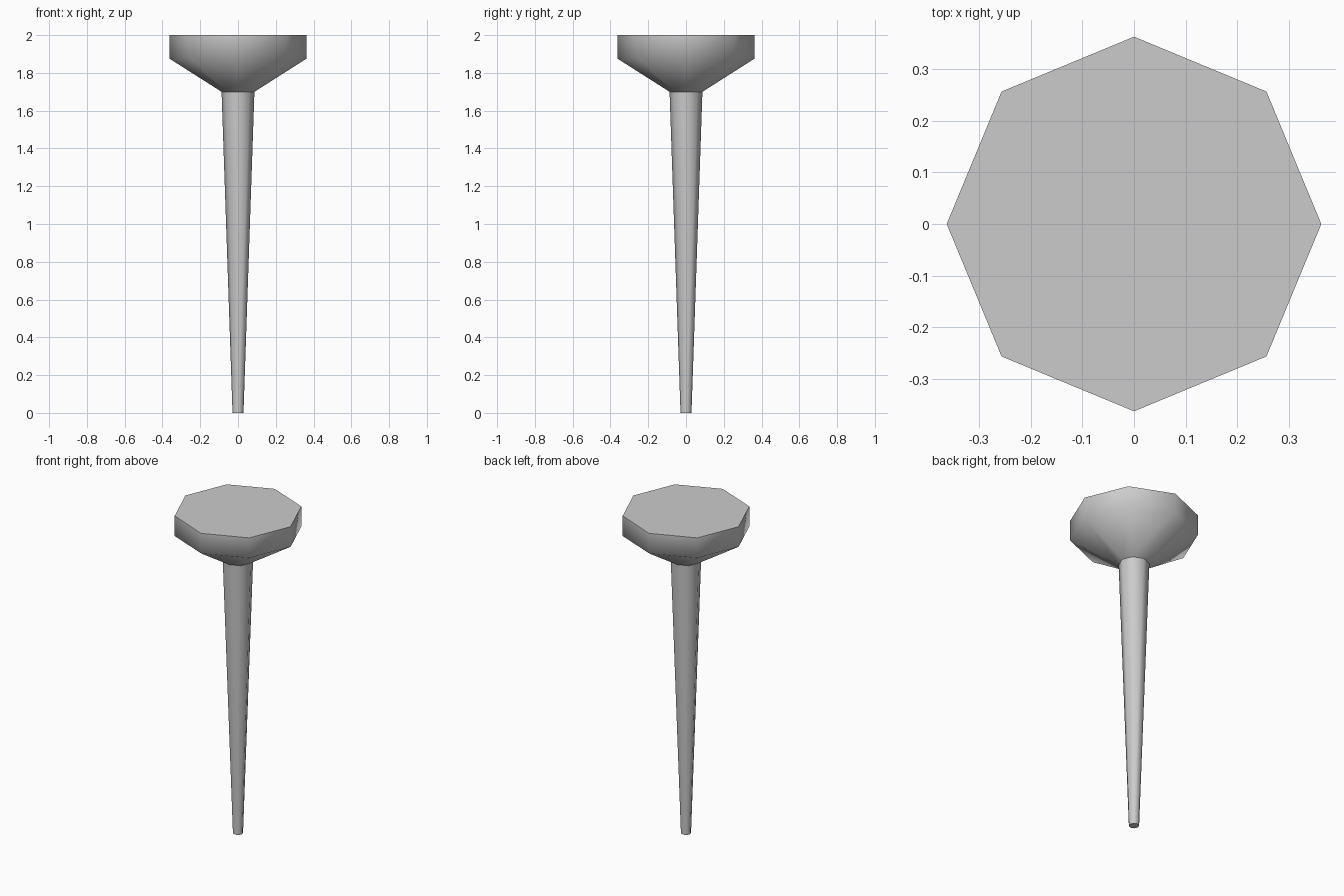
import bpy, bmesh, math

if "Cube" in bpy.data.objects:
    bpy.data.objects.remove(bpy.data.objects["Cube"])

SIDES = 8


def lathe(name, profile, cap_bottom, cap_top):
    """Eight-sided turned part from (radius, z) pairs listed bottom to top."""
    bm = bmesh.new()
    rings = []
    for r, z in profile:
        rings.append([bm.verts.new((r * math.cos(i * math.tau / SIDES),
                                    r * math.sin(i * math.tau / SIDES), z))
                      for i in range(SIDES)])
    for low, high in zip(rings, rings[1:]):
        for i in range(SIDES):
            j = (i + 1) % SIDES
            bm.faces.new((low[i], low[j], high[j], high[i]))
    if cap_bottom:
        bm.faces.new(rings[0][::-1])
    if cap_top:
        bm.faces.new(rings[-1])
    mesh = bpy.data.meshes.new(name)
    bm.to_mesh(mesh)
    bm.free()
    obj = bpy.data.objects.new(name, mesh)
    bpy.context.collection.objects.link(obj)
    # Smooth sides, crisp flat ends
    bpy.ops.object.select_all(action='DESELECT')
    obj.select_set(True)
    bpy.context.view_layer.objects.active = obj
    bpy.ops.object.shade_smooth_by_angle(angle=math.radians(65))
    return obj


# Tapered shank, narrow at the tip
lathe("shank", [(0.029, 0.0), (0.087, 1.70)], True, False)

# Flared head with a straight band and flat top
lathe("head", [(0.087, 1.70), (0.362, 1.875), (0.362, 2.0)], False, True)
